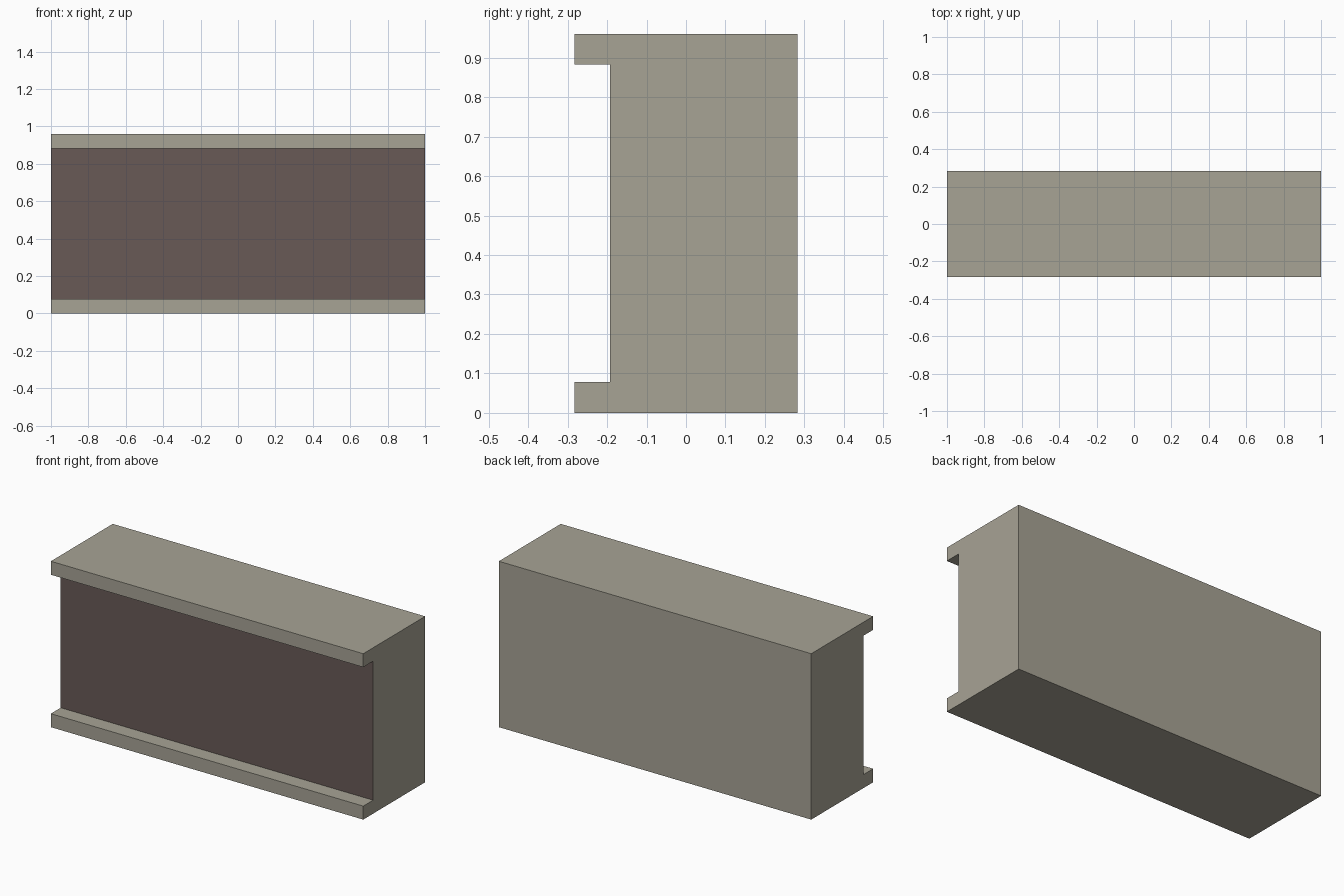
import bpy, bmesh

if "Cube" in bpy.data.objects:
    bpy.data.objects.remove(bpy.data.objects["Cube"])

def material(name, rgb):
    m = bpy.data.materials.new(name)
    lin = [((c / 255 + 0.055) / 1.055) ** 2.4 for c in rgb]
    m.diffuse_color = (*lin, 1)
    m.use_nodes = True
    m.node_tree.nodes["Principled BSDF"].inputs["Base Color"].default_value = m.diffuse_color
    return m

stone = material("warm grey stone", (167, 163, 149))
brown = material("dark brown panel", (104, 90, 86))

# C-shaped wall section (y, z), open to the front
FRONT, BACK, RECESS = -0.283, 0.283, -0.193
LOW, HIGH, TOP = 0.078, 0.882, 0.96
profile = [(FRONT, 0), (BACK, 0), (BACK, TOP), (FRONT, TOP),
           (FRONT, HIGH), (RECESS, HIGH), (RECESS, LOW), (FRONT, LOW)]

# Extrude the section along x
bm = bmesh.new()
end = bm.faces.new([bm.verts.new((-1, y, z)) for y, z in profile])
ext = bmesh.ops.extrude_face_region(bm, geom=[end], use_keep_orig=True)
new_verts = [g for g in ext["geom"] if isinstance(g, bmesh.types.BMVert)]
bmesh.ops.translate(bm, verts=new_verts, vec=(2, 0, 0))
bmesh.ops.recalc_face_normals(bm, faces=bm.faces)

# Recessed front face is the dark panel
for f in bm.faces:
    if all(abs(v.co.y - RECESS) < 1e-4 for v in f.verts):
        f.material_index = 1

mesh = bpy.data.meshes.new("wall_block")
bm.to_mesh(mesh)
bm.free()
mesh.materials.append(stone)
mesh.materials.append(brown)
bpy.context.collection.objects.link(bpy.data.objects.new("wall_block", mesh))
